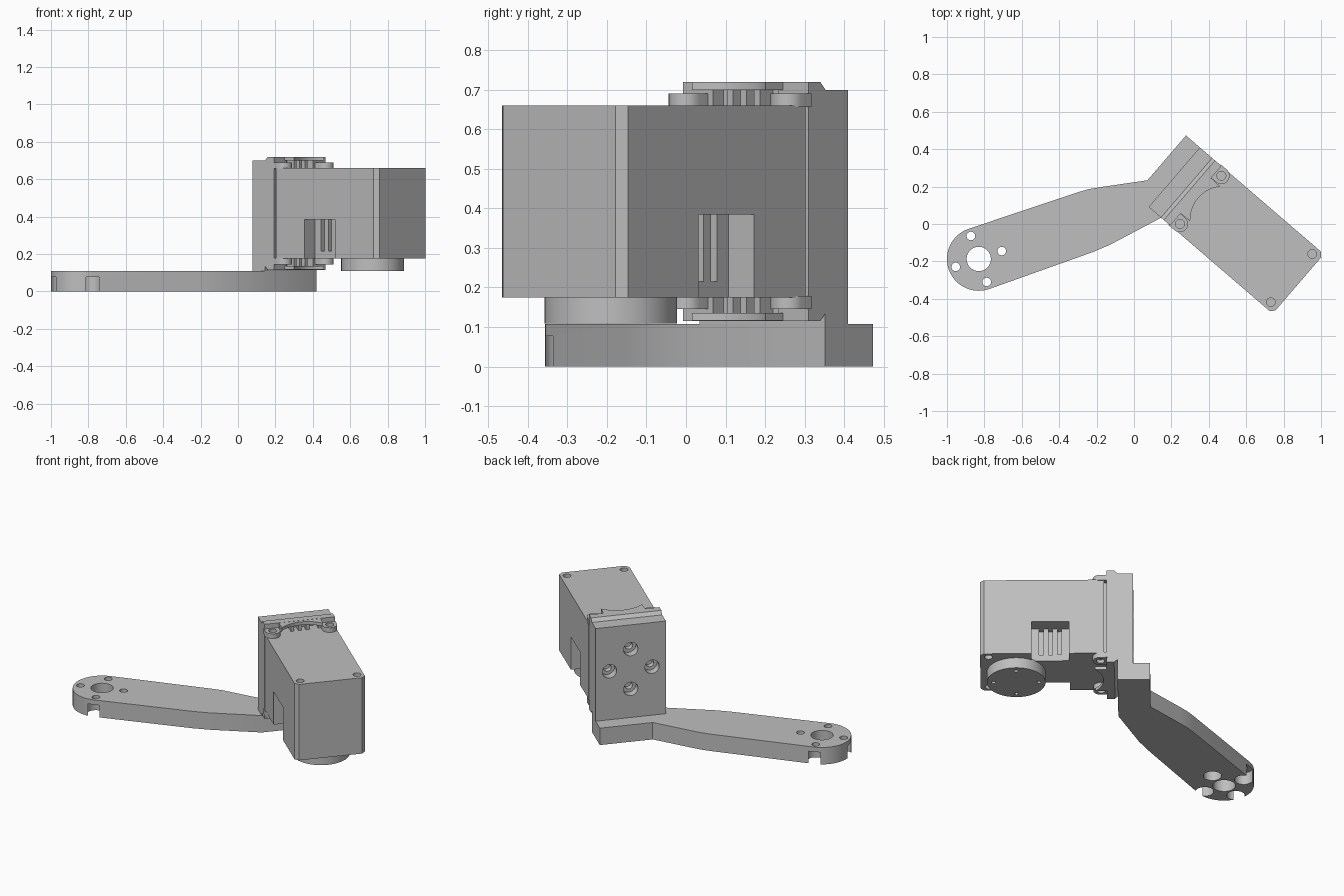
import bpy, bmesh, math
from mathutils import Matrix, Vector

if "Cube" in bpy.data.objects:
    bpy.data.objects.remove(bpy.data.objects["Cube"])

grey = bpy.data.materials.new("plain grey")
grey.use_nodes = True
COLOUR = (0.52, 0.52, 0.52, 1)
grey.diffuse_color = COLOUR
grey.node_tree.nodes["Principled BSDF"].inputs["Base Color"].default_value = COLOUR

TURN = Matrix.Rotation(math.radians(-40.7), 4, 'Z')   # motor axis direction
LEFT, RIGHT = 0.12, 0.54                               # motor width
MID_Y, MID_Z = 0.33, 0.4175
BOTTOM, TOP = 0.175, 0.66                              # motor height
parts = []


def finish(name, bm):
    bmesh.ops.recalc_face_normals(bm, faces=bm.faces)
    mesh = bpy.data.meshes.new(name)
    bm.to_mesh(mesh)
    bm.free()
    mesh.materials.append(grey)
    obj = bpy.data.objects.new(name, mesh)
    bpy.context.collection.objects.link(obj)
    return obj


def prism(name, points, low, high, axis='Z'):
    """Extrude an outline along z, or an x-z outline along y."""
    bm = bmesh.new()
    place = (lambda a, b: (a, b, low)) if axis == 'Z' else (lambda a, b: (a, low, b))
    face = bm.faces.new([bm.verts.new(place(a, b)) for a, b in points])
    top = bmesh.ops.extrude_face_region(bm, geom=[face])["geom"]
    step = Vector((0, 0, high - low)) if axis == 'Z' else Vector((0, high - low, 0))
    bmesh.ops.translate(bm, vec=step, verts=[g for g in top if isinstance(g, bmesh.types.BMVert)])
    return finish(name, bm)


def box(name, x0, x1, y0, y1, z0, z1):
    return prism(name, [(x0, y0), (x1, y0), (x1, y1), (x0, y1)], z0, z1)


def cylinder(name, a, b, radius, low, high, axis='Z', sides=32):
    """Round bar along z at (x, y), or along x at (y, z)."""
    bm = bmesh.new()
    mid = (low + high) / 2
    if axis == 'Z':
        matrix = Matrix.Translation((a, b, mid))
    else:
        matrix = Matrix.Translation((mid, a, b)) @ Matrix.Rotation(math.pi / 2, 4, 'Y')
    bmesh.ops.create_cone(bm, cap_ends=True, segments=sides, radius1=radius,
                          radius2=radius, depth=high - low, matrix=matrix)
    return finish(name, bm)


def cut(obj, cutters):
    for cutter in cutters:
        mod = obj.modifiers.new("cut", 'BOOLEAN')
        mod.operation, mod.solver, mod.object = 'DIFFERENCE', 'EXACT', cutter
        bpy.context.view_layer.update()
        graph = bpy.context.evaluated_depsgraph_get()
        old, obj.data = obj.data, bpy.data.meshes.new_from_object(obj.evaluated_get(graph))
        obj.modifiers.clear()
        obj.data.name = obj.name
        bpy.data.meshes.remove(old)
        bpy.data.objects.remove(cutter)
    return obj


def ring(cx, cy, radius, start, end, count):
    return [(cx + radius * math.cos(math.radians(start + (end - start) * i / count)),
             cy + radius * math.sin(math.radians(start + (end - start) * i / count)))
            for i in range(count + 1)]


def turned(x, y):
    return (TURN @ Vector((x, y, 0))).to_2d()


# Flat arm with a round end, merging into the bracket foot
hub_x, hub_y, hub_r = -0.83, -0.187, 0.17
outline = [turned(0.088, RIGHT), turned(-0.098, RIGHT), turned(-0.098, 0.224),
           (-0.18, 0.197), (-0.24, 0.187), (-0.30, 0.17)]
outline += ring(hub_x, hub_y, hub_r, 109, 289, 36)
outline += [(-0.22, -0.15), (-0.13, -0.112), turned(0.088, LEFT)]
arm = prism("arm", outline, 0, 0.108)
holes = [cylinder("hole", hub_x, hub_y, 0.065, -0.1, 0.2)]
for x, y in ring(hub_x, hub_y, 0.13, 19, 289, 3):
    holes.append(cylinder("hole", x, y, 0.023, -0.1, 0.2))
    holes.append(cylinder("counterbore", x, y, 0.052, -0.1, 0.077))
cut(arm, holes)

# Upright bracket plate with a diamond of counterbored holes
plate = box("bracket_plate", 0, 0.088, LEFT, RIGHT, 0.1, 0.70)
holes = []
for y, z in ring(MID_Y, MID_Z, 0.127, 0, 270, 3):
    holes.append(cylinder("hole", y, z, 0.023, -0.1, 0.085, 'X'))
    holes.append(cylinder("counterbore", y, z, 0.043, -0.1, 0.05, 'X'))
cut(plate, holes)
parts.append(plate)

# Motor frame with chamfered back edges
profile = [(0.087, 0.135), (0.107, 0.115), (0.152, 0.115),
           (0.152, 0.72), (0.107, 0.72), (0.087, 0.70)]
frame = prism("motor_frame", profile, LEFT, RIGHT, 'Y')
cut(frame, [box("pocket", 0.11, 0.2, 0.22, 0.44, TOP, 0.70),
            box("pocket", 0.11, 0.2, 0.22, 0.44, 0.135, BOTTOM)])
parts.append(frame)
parts.append(box("frame_core", 0.14, 0.18, LEFT + 0.03, RIGHT - 0.03, BOTTOM, TOP))

# Motor body with chamfered far corners
c = 0.022
body = [(0.165, LEFT), (0.875 - c, LEFT), (0.875, LEFT + c), (0.875, RIGHT - c),
        (0.875 - c, RIGHT), (0.165, RIGHT)]
motor = prism("motor_body", body, BOTTOM, TOP)
cutters = []
for side, inward in ((LEFT, 1), (RIGHT, -1)):
    # Cable socket with three slots
    y0, y1 = sorted((side - inward * 0.1, side + inward * 0.085))
    cutters.append(box("socket", 0.365, 0.58, y0, y1, 0.1, 0.385))
    for x in (0.42, 0.4725, 0.525):
        y0, y1 = sorted((side + inward * 0.05, side + inward * 0.115))
        cutters.append(box("slot", x - 0.012, x + 0.012, y0, y1, 0.215, 0.384))
    # Screw holes at the far corners
    for z in (BOTTOM, TOP):
        cutters.append(cylinder("hole", 0.827, side + inward * 0.04, 0.023, z - 0.03, z + 0.03))
cut(motor, cutters)
parts.append(motor)

# Screw lugs, curved webs and ribs above and below the motor
for label, flip in (("top", 1), ("bottom", -1)):
    def span(a, b):
        return sorted((MID_Z + flip * (a - MID_Z), MID_Z + flip * (b - MID_Z)))
    for side, y in (("right", 0.16), ("left", 0.5)):
        lug = prism(label + "_" + side + "_lug",
                    [(0.145, y - 0.044)] + ring(0.186, y, 0.044, -90, 90, 14) + [(0.145, y + 0.044)],
                    *span(TOP - 0.004, 0.69))
        cut(lug, [cylinder("hole", 0.186, y, 0.024, *span(0.668, 0.75))])
        parts.append(lug)
    web = [(0.14, 0.205)] + ring(0.35, MID_Y, 0.18, 223, 137, 16) + [(0.14, 0.455)]
    parts.append(prism(label + "_web", web, *span(0.699, 0.719)))
    for i, y in enumerate((0.285, MID_Y, 0.375)):
        parts.append(box(label + "_rib_" + str(i + 1), 0.105, 0.16, y - 0.01, y + 0.01,
                         *span(TOP - 0.004, 0.702)))

# Output disc under the motor
disc = cylinder("output_disc", 0.67, MID_Y - 0.005, 0.168, 0.109, BOTTOM + 0.005, sides=64)
cut(disc, [cylinder("hole", x, y, 0.012, 0.05, 0.15, sides=16)
           for x, y in ring(0.67, MID_Y - 0.005, 0.13, 0, 270, 3)])
parts.append(disc)

# Turn the motor assembly and shade everything
for obj in parts:
    obj.data.transform(TURN)
bpy.ops.object.select_all(action='DESELECT')
for obj in parts + [arm]:
    obj.select_set(True)
bpy.context.view_layer.objects.active = arm
bpy.ops.object.shade_smooth_by_angle(angle=math.radians(30))
